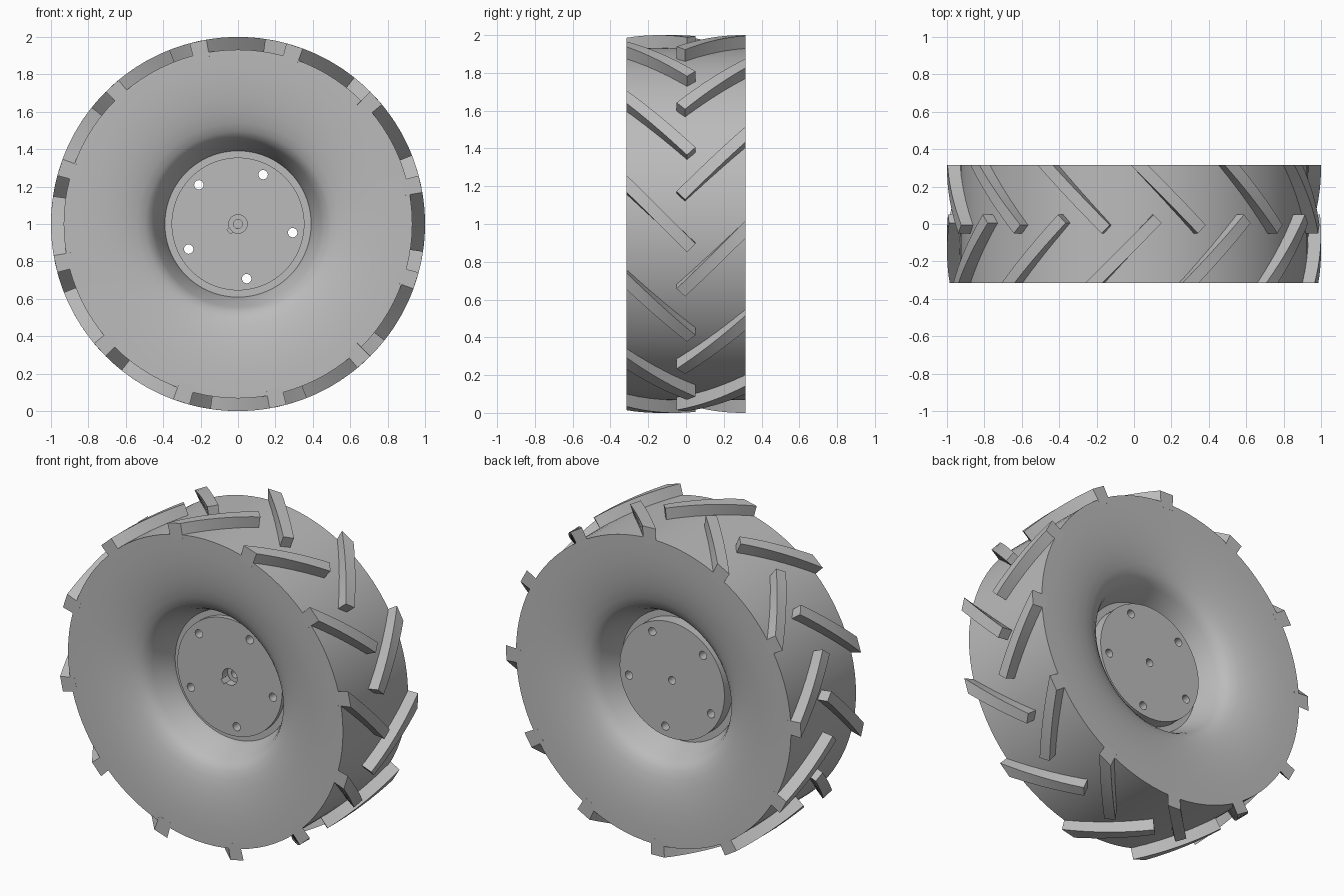
import bpy, bmesh, math
from mathutils import Matrix, Vector

cube = bpy.data.objects.get("Cube")
if cube:
    bpy.data.objects.remove(cube, do_unlink=True)

grey = bpy.data.materials.new("plain_grey")
grey.use_nodes = True
grey.diffuse_color = (0.5, 0.5, 0.5, 1)
grey.node_tree.nodes["Principled BSDF"].inputs["Base Color"].default_value = (0.5, 0.5, 0.5, 1)

HALF = 0.315      # half the wheel width
TREAD = 0.932     # radius of the tyre body
LUGS = 12


def finish(name, bm, smooth=True, angle=30):
    bmesh.ops.recalc_face_normals(bm, faces=bm.faces)
    mesh = bpy.data.meshes.new(name)
    bm.to_mesh(mesh)
    bm.free()
    mesh.materials.append(grey)
    ob = bpy.data.objects.new(name, mesh)
    bpy.context.collection.objects.link(ob)
    if smooth:
        bpy.ops.object.select_all(action='DESELECT')
        ob.select_set(True)
        bpy.context.view_layer.objects.active = ob
        bpy.ops.object.shade_smooth_by_angle(angle=math.radians(angle))
    return ob


def revolve(profile, steps=96):
    """Spin a closed (radius, y) outline about the axle."""
    bm = bmesh.new()
    verts = [bm.verts.new((r, y, 1)) for r, y in profile]
    edges = [bm.edges.new((verts[i], verts[(i + 1) % len(verts)])) for i in range(len(verts))]
    bmesh.ops.spin(bm, geom=verts + edges, cent=(0, 0, 1), axis=(0, 1, 0),
                   angle=math.tau, steps=steps, use_merge=True)
    bmesh.ops.remove_doubles(bm, verts=bm.verts, dist=1e-4)
    return bm


def rod(bm, x, z, radius, y0, y1, segments=24):
    """Cylinder along y, used for drilling."""
    place = Matrix.Translation((x, (y0 + y1) / 2, z)) @ Matrix.Rotation(math.pi / 2, 4, 'X')
    bmesh.ops.create_cone(bm, cap_ends=True, segments=segments, radius1=radius,
                          radius2=radius, depth=y1 - y0, matrix=place)


def drill(target, bm):
    cutter = finish("drill_cutter", bm, False)
    cutter.hide_render = True
    mod = target.modifiers.new("drill", 'BOOLEAN')
    mod.operation, mod.solver, mod.object = 'DIFFERENCE', 'EXACT', cutter
    bpy.context.view_layer.objects.active = target
    bpy.ops.object.modifier_apply(modifier=mod.name)
    bpy.data.objects.remove(cutter, do_unlink=True)


# Tyre body: flat tread, dished sidewalls rolling into the hub opening
side = [(TREAD, HALF), (0.84, 0.314), (0.75, 0.309), (0.67, 0.3), (0.6, 0.287), (0.54, 0.27),
        (0.495, 0.25), (0.465, 0.225), (0.445, 0.19), (0.42, 0.13), (0.4, 0.08), (0.385, 0.03)]
finish("tyre", revolve([(r, -y) for r, y in side] + side[::-1]), angle=35)

# Hub: raised disc on each face of a thin flange
hub = finish("hub", revolve([(0, -0.08), (0.355, -0.08), (0.355, -0.05), (0.4, -0.05),
                             (0.4, 0.06), (0.355, 0.06), (0.355, 0.135), (0, 0.135)]))

# Bolt holes and axle bore
bm = bmesh.new()
for i in range(5):
    a = math.radians(63 + 72 * i)
    rod(bm, 0.296 * math.cos(a), 1 + 0.296 * math.sin(a), 0.025, -0.4, 0.4)
rod(bm, 0, 1, 0.024, -0.4, 0.4)
drill(hub, bm)

# Counterbore on the front, then its keyway
bm = bmesh.new()
rod(bm, 0, 1, 0.05, -0.4, 0.04, 32)
drill(hub, bm)
bm = bmesh.new()
turn = Matrix.Rotation(math.radians(40), 4, 'Y')
bmesh.ops.create_cube(bm, size=1, matrix=Matrix.Translation((0, -0.18, 1)) @ turn.inverted()
                      @ Matrix.Translation((-0.04, 0, 0)) @ Matrix.Diagonal((0.05, 0.44, 0.03, 1)))
drill(hub, bm)

# Bore sleeve closing the counterbore down to the axle hole
finish("bore_sleeve", revolve([(0.024, -0.03), (0.051, -0.03), (0.051, 0.05), (0.024, 0.05)], 32))


def add_lug(bm, start, flip):
    """Slanted bar wrapped round the tread; start is its leading angle."""
    lead, trail = ((0, -HALF), (0.367, 0.05)), ((0.092, -HALF), (0.411, 0.005))
    steps, rings = 8, []
    for i in range(steps + 1):
        f, ring = i / steps, []
        for (a, b), radius in ((lead, 0.9), (lead, 1), (trail, 1), (trail, 0.9)):
            t, y = Vector(a).lerp(Vector(b), f)
            ang = start - t
            ring.append(bm.verts.new((radius * math.cos(ang), y * flip, 1 + radius * math.sin(ang))))
        rings.append(ring)
    for p, q in zip(rings, rings[1:]):
        for k in range(4):
            n = (k + 1) % 4
            bm.faces.new((p[k], p[n], q[n], q[k]))
    bm.faces.new(rings[0])
    bm.faces.new(rings[-1])


# Two staggered rows of tread lugs
for name, flip, first in (("front_lugs", 1, 15), ("back_lugs", -1, 1)):
    bm = bmesh.new()
    for i in range(LUGS):
        add_lug(bm, math.radians(first + i * 360 / LUGS), flip)
    finish(name, bm)
